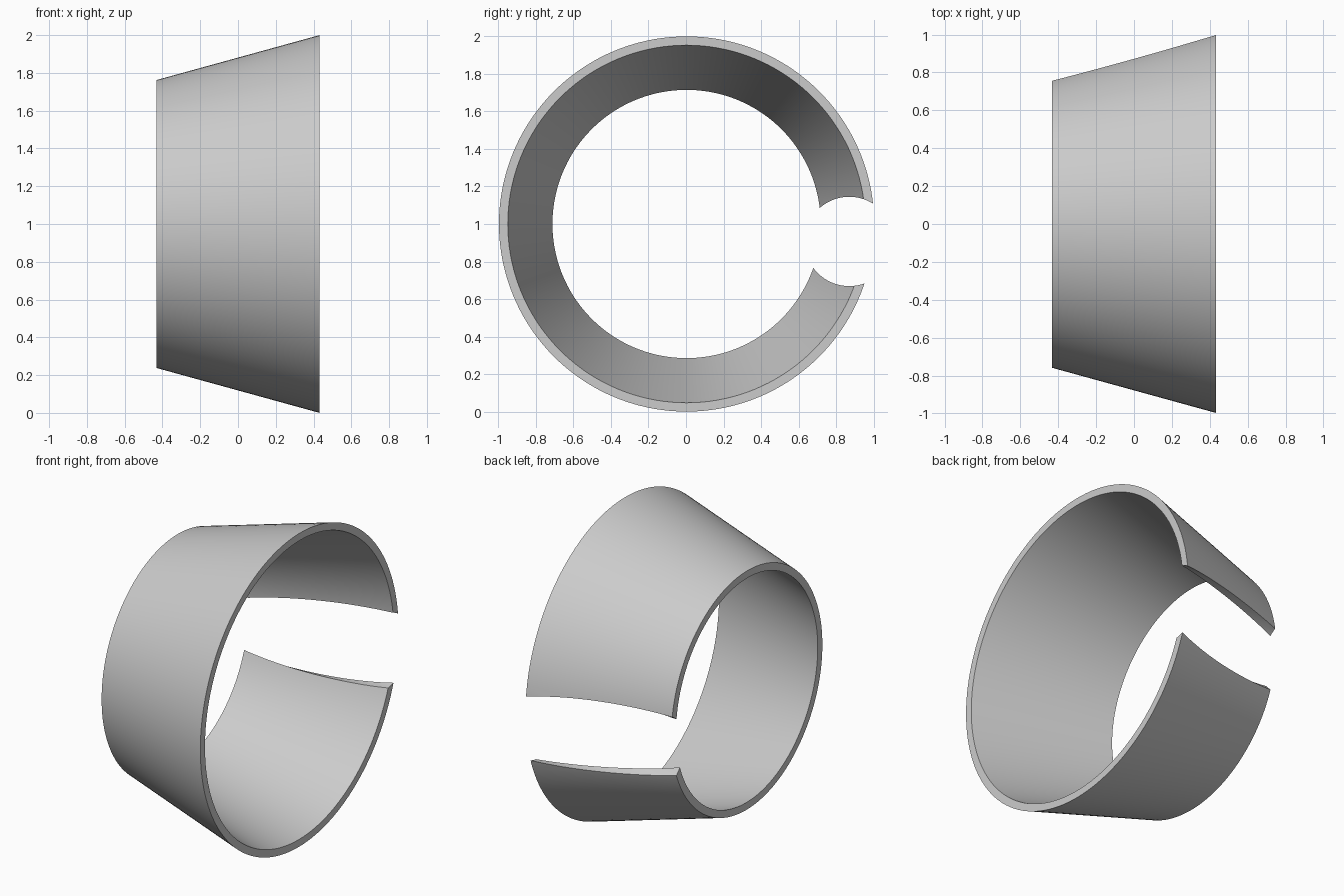
import bpy, bmesh, math
from mathutils import Matrix, Vector

default = bpy.data.objects.get("Cube")
if default:
    bpy.data.objects.remove(default, do_unlink=True)

grey = bpy.data.materials.new("plain grey")
colour = (0.6, 0.6, 0.6, 1)
grey.diffuse_color = colour
grey.use_nodes = True
grey.node_tree.nodes["Principled BSDF"].inputs["Base Color"].default_value = colour

HALF = 0.432
AXIS = Vector((0, 0.003, 1))


def make_object(name, bm):
    bmesh.ops.recalc_face_normals(bm, faces=bm.faces)
    mesh = bpy.data.meshes.new(name)
    bm.to_mesh(mesh)
    bm.free()
    mesh.materials.append(grey)
    obj = bpy.data.objects.new(name, mesh)
    bpy.context.collection.objects.link(obj)
    return obj


# Tapered ring: wall section spun around the x axis
bm = bmesh.new()
section = [(HALF, 1), (HALF, 0.953), (-HALF, 0.715), (-HALF, 0.762)]
verts = [bm.verts.new(AXIS + Vector((x, 0, r))) for x, r in section]
edges = [bm.edges.new((verts[i], verts[(i + 1) % 4])) for i in range(4)]
bmesh.ops.spin(bm, geom=verts + edges, cent=AXIS, axis=(1, 0, 0),
               angle=math.tau, steps=144, use_merge=True)
bmesh.ops.remove_doubles(bm, verts=bm.verts, dist=0.0001)
ring = make_object("tapered_split_ring", bm)

# Round cutter parallel to the axis opens the gap at the back
bm = bmesh.new()
bmesh.ops.create_cone(bm, cap_ends=True, segments=96, radius1=0.238,
                      radius2=0.238, depth=2,
                      matrix=Matrix.Translation((0, 0.87, 0.907))
                      @ Matrix.Rotation(math.pi / 2, 4, 'Y'))
cutter = make_object("gap_cutter", bm)
cutter.hide_render = True

gap = ring.modifiers.new("gap", 'BOOLEAN')
gap.operation = 'DIFFERENCE'
gap.solver = 'EXACT'
gap.object = cutter

bpy.ops.object.select_all(action='DESELECT')
ring.select_set(True)
bpy.context.view_layer.objects.active = ring
bpy.ops.object.modifier_apply(modifier=gap.name)
bpy.data.objects.remove(cutter, do_unlink=True)
bpy.ops.object.shade_smooth_by_angle(angle=math.radians(30))
